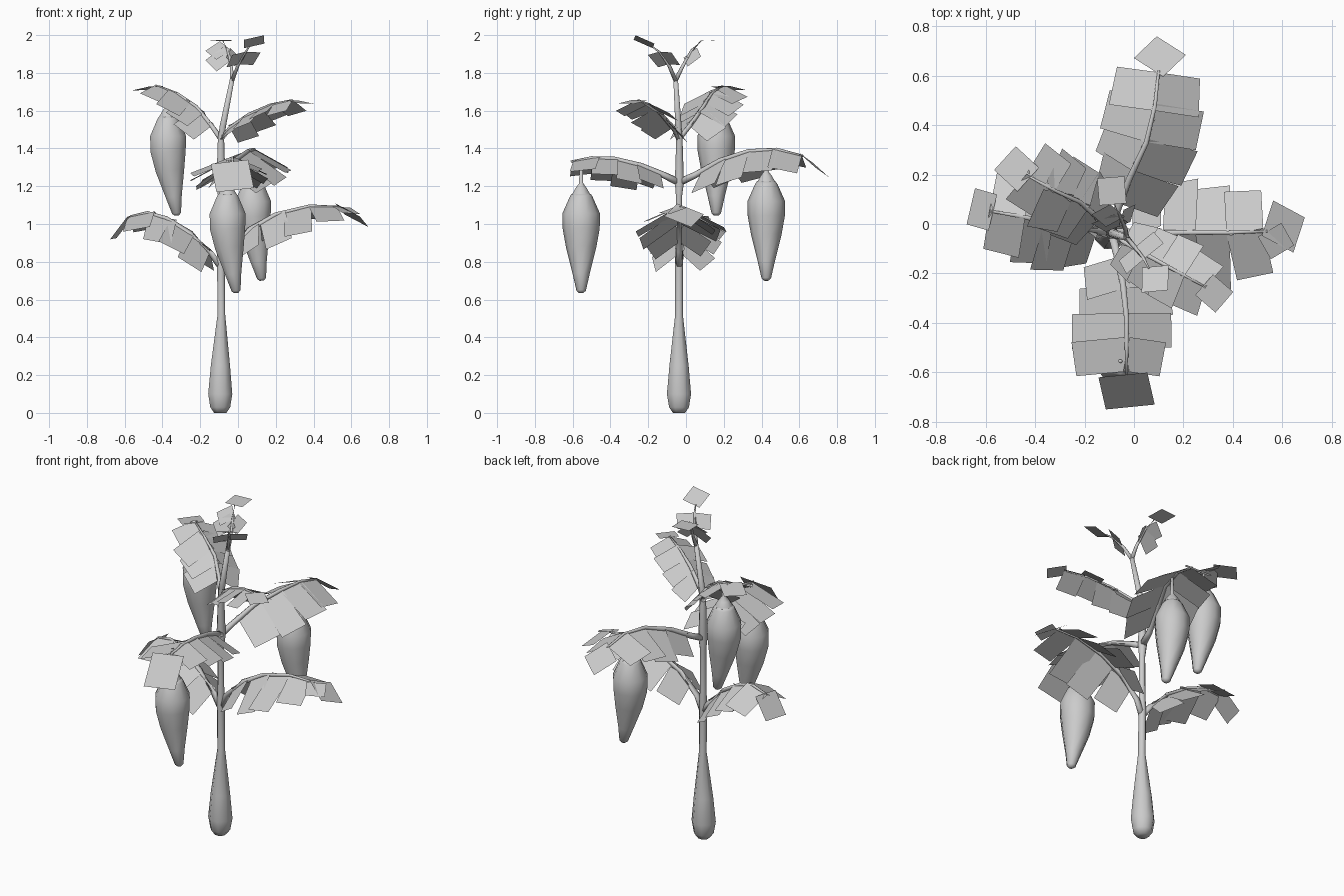
import bpy, bmesh, math, random
from mathutils import Vector

if "Cube" in bpy.data.objects:
    bpy.data.objects.remove(bpy.data.objects["Cube"])

random.seed(4)
V = Vector
UP = V((0, 0, 1))


def finish(name, bm, smooth):
    if smooth:
        bmesh.ops.recalc_face_normals(bm, faces=bm.faces)
    me = bpy.data.meshes.new(name)
    bm.to_mesh(me)
    bm.free()
    for p in me.polygons:
        p.use_smooth = smooth
    ob = bpy.data.objects.new(name, me)
    bpy.context.collection.objects.link(ob)
    return ob


def tube(name, pts, radii, sides=8):
    """Tapered round tube through the points, capped at both ends."""
    bm = bmesh.new()
    pts = [V(p) for p in pts]
    rings = []
    for i, p in enumerate(pts):
        d = (pts[min(i + 1, len(pts) - 1)] - pts[max(i - 1, 0)]).normalized()
        ref = V((0, 1, 0)) if abs(d.z) > 0.7 else UP
        u = d.cross(ref).normalized()
        w = d.cross(u)
        rings.append([bm.verts.new(p + radii[i] * (math.cos(a) * u + math.sin(a) * w))
                      for a in (math.tau * (k + .5) / sides for k in range(sides))])
    for a, b in zip(rings, rings[1:]):
        for k in range(sides):
            bm.faces.new((a[k], a[(k + 1) % sides], b[(k + 1) % sides], b[k]))
    bm.faces.new(rings[0])
    bm.faces.new(rings[-1])
    return finish(name, bm, True)


def along(pts, t):
    """Point and direction at fraction t of a path."""
    lens = [(b - a).length for a, b in zip(pts, pts[1:])]
    s = t * sum(lens)
    for a, b, l in zip(pts, pts[1:], lens):
        if s <= l + 1e-6:
            return a.lerp(b, s / l), (b - a).normalized()
        s -= l


def leaf(bm, base, direction, across, length, width):
    d, w = direction.normalized() * length, across.normalized() * width / 2
    bm.faces.new([bm.verts.new(p) for p in
                  (base - w, base + w, base + w + d, base - w + d)])


def branch(name, pts, r, pairs, width, droop, tips):
    """Tapered branch, drooping square leaf pairs, loose leaves at the tip.
    pairs: (fraction, left length, right length); tips: (direction, size, twist)."""
    pts = [V(p) for p in pts]
    n = len(pts) - 1
    tube(name, pts, [r * (1 - .7 * i / n) for i in range(n + 1)], 6)
    bm = bmesh.new()
    for t, left, right in pairs:
        p, d = along(pts, t)
        side = UP.cross(d).normalized()
        for s, length in ((1, left), (-1, right)):
            if not length:
                continue
            a = math.radians(droop + 18 * (.6 - t) + random.uniform(-7, 7))
            out = side * s * math.cos(a) - UP * math.sin(a) + d * random.uniform(-.05, .2)
            across = d - out * d.dot(out) / out.length_squared
            leaf(bm, p, out, across, length, width)
    # Tip leaves, each turned about its own normal
    for direction, size, twist in tips:
        f = V(direction).normalized()
        across = f.cross(UP).normalized()
        c, s = math.cos(twist), math.sin(twist)
        f2, a2 = f * c + across * s, across * c - f * s
        leaf(bm, pts[-1] + (f - f2) * size * .5, f2, a2, size, size)
    finish(name + "_leaves", bm, False)


# Trunk: swollen foot, slim stem, leaning top
tube("trunk",
     [(-.094, -.037, 0), (-.094, -.037, .03), (-.094, -.037, .10), (-.093, -.037, .25),
      (-.088, -.037, .52), (-.09, -.037, .75), (-.09, -.037, .81), (-.09, -.037, .9),
      (-.09, -.037, 1.15), (-.09, -.035, 1.22), (-.09, -.035, 1.45),
      (-.08, -.04, 1.52), (-.03, -.055, 1.77)],
     [.035, .057, .069, .055, .022, .022, .024, .019, .018, .026, .018, .018, .013])

# Lower pair of branches
branch("lower_right_branch",
       [(-.09, -.037, .77), (-.05, -.035, .86), (.06, -.035, .97), (.2, -.035, 1.05),
        (.38, -.035, 1.095), (.54, -.03, 1.09)], .02,
       [(.32, .17, .19), (.52, .23, .25), (.7, .22, .26), (.88, .18, .2)], .15, 32,
       [((.13, .04, -.09), .16, .7), ((.08, -.09, -.04), .11, .2)])
branch("lower_left_branch",
       [(-.09, -.037, .77), (-.14, -.03, .84), (-.25, -.01, .95), (-.38, .015, 1.03),
        (-.48, .035, 1.06), (-.57, .05, 1.04)], .02,
       [(.3, .2, .18), (.5, .22, .2), (.7, .22, .2), (.9, .18, .19)], .15, 32,
       [((-.1, .02, -.13), .15, .05)])

# Middle pair of branches
branch("middle_back_branch",
       [(-.09, -.035, 1.22), (-.07, .05, 1.26), (-.02, .18, 1.335), (.05, .33, 1.385),
        (.085, .48, 1.395), (.1, .62, 1.36)], .02,
       [(.3, .16, .22), (.5, .22, .25), (.7, .22, .23), (.88, .19, .2)], .16, 30,
       [((.01, .12, -.1), .15, .6)])
branch("middle_front_branch",
       [(-.09, -.035, 1.22), (-.07, -.12, 1.26), (-.045, -.24, 1.31), (-.03, -.38, 1.345),
        (-.03, -.5, 1.35), (-.03, -.61, 1.33)], .02,
       [(.3, .19, .17), (.5, .21, .23), (.7, .2, .25), (.86, .16, .23)], .14, 28,
       [((0, -.13, -.15), .2, -.15)])

# Upper pair of branches
branch("upper_right_branch",
       [(-.09, -.037, 1.45), (-.04, -.07, 1.51), (.06, -.13, 1.58), (.17, -.19, 1.63),
        (.28, -.25, 1.655)], .016,
       [(.3, .14, .14), (.5, .15, .15), (.7, .15, .15), (.9, .13, .14)], .12, 30,
       [((.1, -.07, -.02), .11, .1)])
branch("upper_left_branch",
       [(-.09, -.037, 1.45), (-.14, .02, 1.52), (-.22, .09, 1.62), (-.32, .135, 1.69),
        (-.42, .19, 1.73)], .016,
       [(.35, .18, .16), (.53, .18, .17), (.72, .18, .17), (.9, .14, .15)], .14, 30,
       [((-.1, .06, -.02), .13, .2)])

# Forked crown twigs
branch("crown_right_twig",
       [(-.03, -.055, 1.76), (.0, -.09, 1.84), (.04, -.14, 1.91), (.06, -.18, 1.94)], .012,
       [(.6, .1, .09)], .09, 8, [((.06, -.1, .06), .11, .5)])
branch("crown_left_twig",
       [(-.03, -.055, 1.76), (-.035, -.02, 1.83), (-.055, .03, 1.92), (-.08, .08, 1.97)], .012,
       [(.65, .12, .07), (.85, .1, 0)], .09, 38, [((-.02, .11, .005), .11, .1)])

# Hanging pods: (height, radius, sideways drift of the tip)
PROFILE = [(0, .012, .046), (.012, .025, .045), (.1, .045, .03), (.24, .08, .01), (.34, .098, 0),
           (.42, .1, 0), (.51, .06, 0), (.525, .05, 0)]
for name, x, y, z, top in (("front_pod", -.055, -.555, .635, 1.34),
                           ("back_pod", .08, .425, .70, 1.385),
                           ("left_pod", -.37, .16, 1.045, 1.70)):
    tube(name, [(x + k, y, z + h) for h, r, k in PROFILE], [r for h, r, k in PROFILE], 10)
    tube(name + "_stem", [(x, y, z + .505), (x, y, z + .525), (x, y, z + .555),
                          (x, y, z + .58), (x, y, top)],
         [.056, .05, .032, .012, .008], 8)
